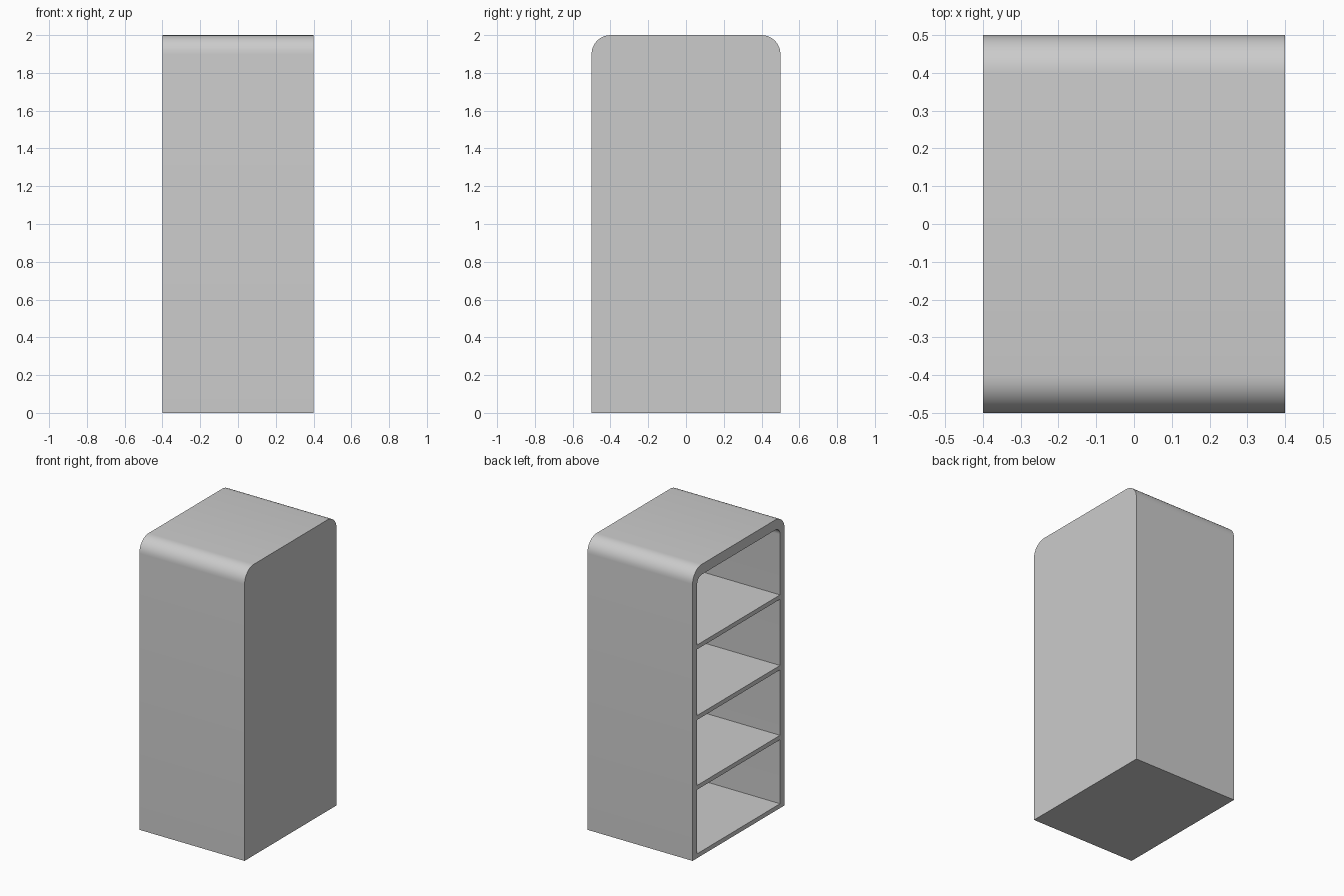
import bpy, bmesh, math

if "Cube" in bpy.data.objects:
    bpy.data.objects.remove(bpy.data.objects["Cube"])


def rounded_top(half_w, z0, z1, r, n=8):
    """Outline in (y, z): square base, two rounded top corners."""
    pts = [(-half_w, z0), (half_w, z0)]
    for cy, start in ((half_w - r, 0), (r - half_w, 90)):
        for i in range(n + 1):
            a = math.radians(start + 90 * i / n)
            pts.append((cy + r * math.cos(a), z1 - r + r * math.sin(a)))
    return pts


def finish(name, bm):
    bmesh.ops.recalc_face_normals(bm, faces=bm.faces)
    mesh = bpy.data.meshes.new(name)
    bm.to_mesh(mesh)
    bm.free()
    ob = bpy.data.objects.new(name, mesh)
    bpy.context.collection.objects.link(ob)
    bpy.ops.object.select_all(action='DESELECT')
    ob.select_set(True)
    bpy.context.view_layer.objects.active = ob
    bpy.ops.object.shade_smooth_by_angle(angle=math.radians(30))
    return ob


HALF_DEPTH, BACK = 0.40, 0.37
outer = rounded_top(0.50, 0.0, 2.0, 0.10)
inner = rounded_top(0.45, 0.03, 1.93, 0.05)

# Cabinet shell: rounded outside, hollow inside, open on the -x side
bm = bmesh.new()
ring = lambda pts, x: [bm.verts.new((x, y, z)) for y, z in pts]
loops = [ring(outer, HALF_DEPTH), ring(outer, -HALF_DEPTH),
         ring(inner, -HALF_DEPTH), ring(inner, BACK)]
n = len(outer)
for a, b in zip(loops, loops[1:]):
    for i in range(n):
        j = (i + 1) % n
        bm.faces.new((a[i], a[j], b[j], b[i]))
bm.faces.new(loops[0])
bm.faces.new(loops[-1])
finish("cabinet_shell", bm)

# Three shelves, flush with the open side
for k, z in enumerate((0.485, 0.965, 1.45)):
    bm = bmesh.new()
    bmesh.ops.create_cube(bm, size=1)
    for v in bm.verts:
        v.co.x = BACK if v.co.x > 0 else -HALF_DEPTH
        v.co.y *= 0.90
        v.co.z = z + v.co.z * 0.03
    finish(f"shelf_{k + 1}", bm)
